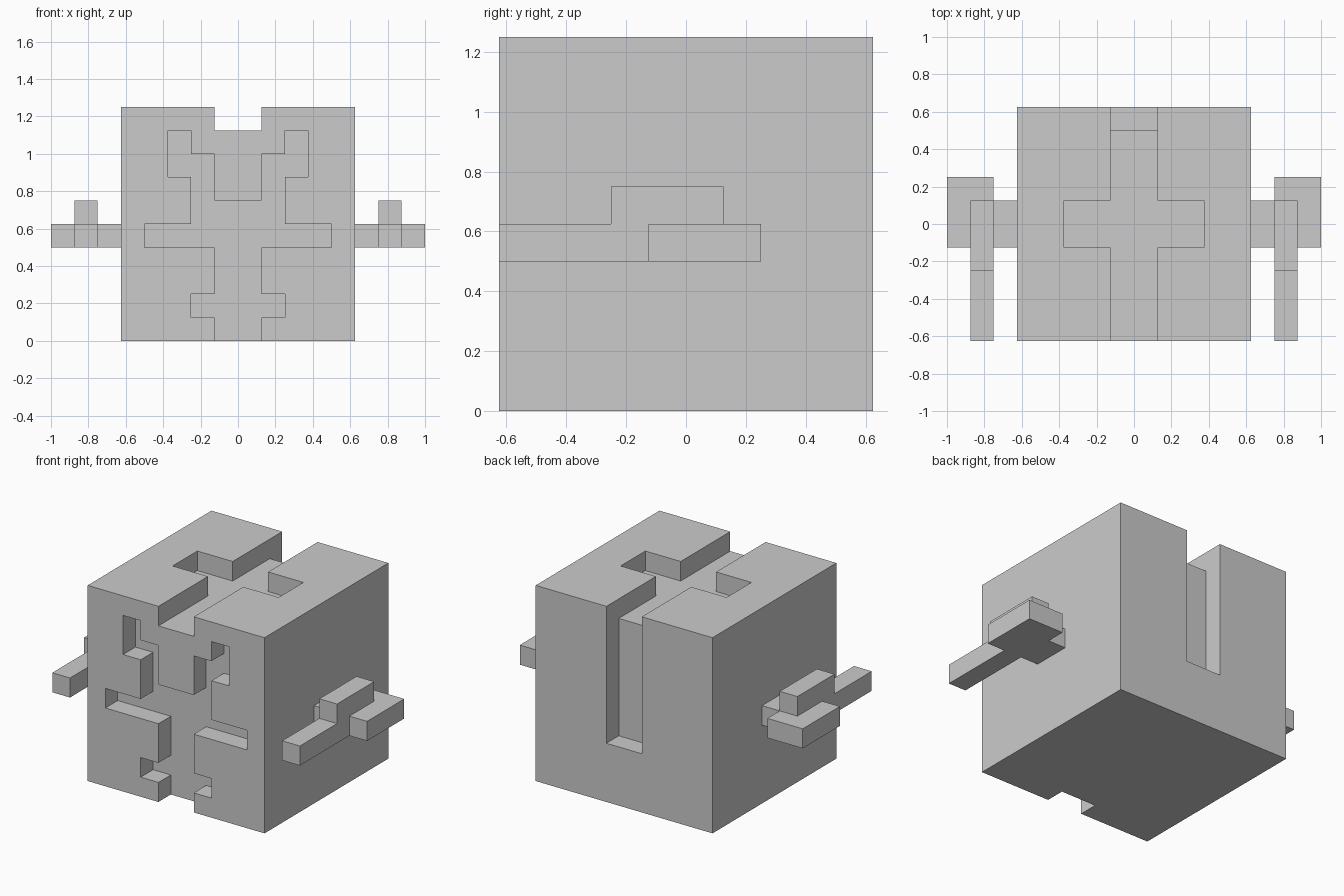
import bpy, bmesh
from mathutils import Vector

if "Cube" in bpy.data.objects:
    bpy.data.objects.remove(bpy.data.objects["Cube"])

U = 0.125  # one block unit


def prism(name, pts, lo, hi, axis):
    """Extrude a 2D outline (in block units) along 'y' or 'z'."""
    def place(a, b, c):
        return Vector((a, c, b) if axis == 'y' else (a, b, c)) * U
    bm = bmesh.new()
    face = bm.faces.new([bm.verts.new(place(a, b, lo)) for a, b in pts])
    top = bmesh.ops.extrude_face_region(bm, geom=[face])['geom']
    shift = place(0, 0, hi - lo)
    bmesh.ops.translate(bm, vec=shift, verts=[v for v in top if isinstance(v, bmesh.types.BMVert)])
    bmesh.ops.recalc_face_normals(bm, faces=bm.faces)
    mesh = bpy.data.meshes.new(name)
    bm.to_mesh(mesh)
    bm.free()
    obj = bpy.data.objects.new(name, mesh)
    bpy.context.collection.objects.link(obj)
    return obj


def rect(x0, x1, y0, y1):
    return [(x0, y0), (x1, y0), (x1, y1), (x0, y1)]


def mirrored(half):
    return half + [(-x, y) for x, y in reversed(half)]


def combine(target, other, operation):
    """Apply a boolean and remove the helper object."""
    other.hide_render = True
    mod = target.modifiers.new(operation.lower(), 'BOOLEAN')
    mod.operation, mod.solver, mod.object = operation, 'EXACT', other
    bpy.context.view_layer.objects.active = target
    bpy.ops.object.modifier_apply(modifier=mod.name)
    bpy.data.objects.remove(other)


# Main cube
body = prism("body", rect(-5, 5, -5, 5), 0, 10, 'z')

# Carved pattern on the front
front = mirrored([(1, -1), (1, 1), (2, 1), (2, 2), (1, 2), (1, 4), (4, 4), (4, 5),
                  (2, 5), (2, 7), (3, 7), (3, 9), (2, 9), (2, 8), (1, 8), (1, 6)])
combine(body, prism("front_cutter", front, -6, -4, 'y'), 'DIFFERENCE')

# Cross-shaped groove on the top
cross = mirrored([(1, -6), (1, -1), (3, -1), (3, 1), (1, 1), (1, 6)])
combine(body, prism("top_cutter", cross, 9, 11, 'z'), 'DIFFERENCE')

# Slot down the back
combine(body, prism("back_cutter", rect(-1, 1, 3, 11), 4, 6, 'y'), 'DIFFERENCE')

# Side arms: flat plate with a raised block
plate = [(5, -1), (6, -1), (6, -5), (7, -5), (7, -1), (8, -1), (8, 2), (6, 2), (6, 1), (5, 1)]
for side, s in (("right", 1), ("left", -1)):
    arm = prism(side + "_arm", [(s * x, y) for x, y in plate], 4, 5, 'z')
    block = prism("raised_block", [(s * x, y) for x, y in rect(6, 7, -2, 1)], 5, 6, 'z')
    combine(arm, block, 'UNION')
